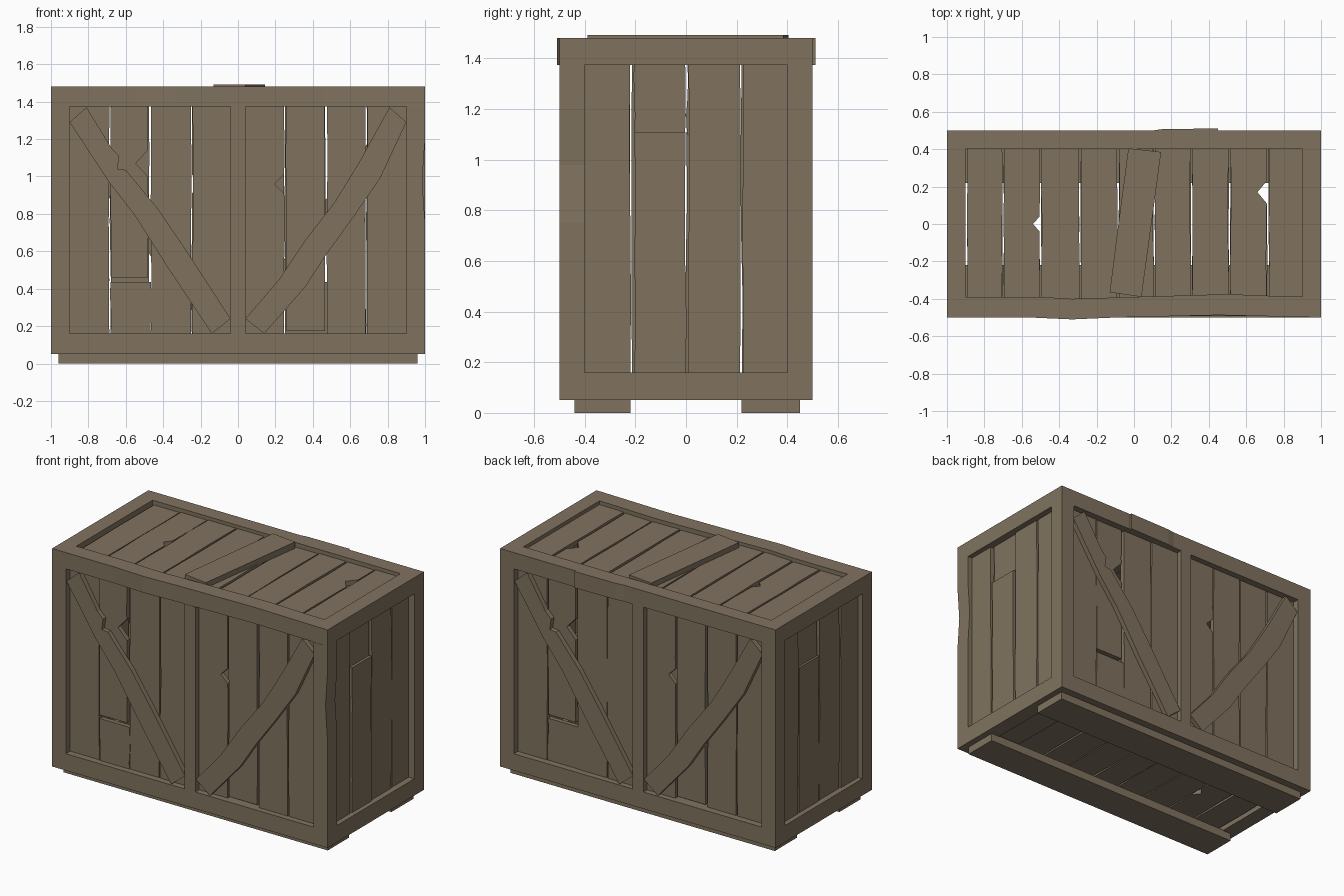
import bpy, bmesh, random
from mathutils import Vector

if "Cube" in bpy.data.objects:
    bpy.data.objects.remove(bpy.data.objects["Cube"])

random.seed(4)
wood = bpy.data.materials.new("weathered_wood")
wood.diffuse_color = (0.216, 0.171, 0.114, 1)
wood.use_nodes = True
wood.node_tree.nodes["Principled BSDF"].inputs["Base Color"].default_value = wood.diffuse_color

# Panel coordinates (u, v, depth below the outer face) to world, per crate side
SIDES = {
    "front": lambda u, v, d: (u, -0.5 + d, v),
    "back": lambda u, v, d: (-u, 0.5 - d, v),
    "right": lambda u, v, d: (1 - d, u, v),
    "left": lambda u, v, d: (-1 + d, -u, v),
    "top": lambda u, v, d: (u, v, 1.48 - d),
    "bottom": lambda u, v, d: (u, v, 0.05 + d),
}


def prism(name, side, pts, d0, d1):
    """Extrude an outline between two depths of a crate side."""
    f = SIDES[side]
    bm = bmesh.new()
    face = bm.faces.new([bm.verts.new(f(u, v, d0)) for u, v in pts])
    ext = bmesh.ops.extrude_face_region(bm, geom=[face])
    shift = Vector(f(0, 0, d1)) - Vector(f(0, 0, d0))
    bmesh.ops.translate(bm, vec=shift,
                        verts=[g for g in ext["geom"] if isinstance(g, bmesh.types.BMVert)])
    bmesh.ops.recalc_face_normals(bm, faces=bm.faces)
    me = bpy.data.meshes.new(name)
    bm.to_mesh(me)
    bm.free()
    me.materials.append(wood)
    ob = bpy.data.objects.new(name, me)
    bpy.context.collection.objects.link(ob)
    return ob


def rect(u0, u1, v0, v1):
    return [(u0, v0), (u1, v0), (u1, v1), (u0, v1)]


def plank(name, side, u0, u1, v0, v1, notch=None, depth=0.04):
    """Slightly wavy board; notch = (v centre, half height, bite) on the right edge."""
    def wave(u):
        return [(u + random.uniform(-0.004, 0.004), v0 + (v1 - v0) * t)
                for t in (0.25, 0.5, 0.75)]
    right = wave(u1)
    if notch:
        c, h, bite = notch
        right = [p for p in right if abs(p[1] - c) > h + 0.01]
        right += [(u1, c - h), (u1 - bite, c), (u1 - bite * 0.6, c + h * 0.4), (u1, c + h)]
        right.sort(key=lambda p: p[1])
    left = wave(u0)[::-1]
    pts = [(u0, v0), (u1, v0)] + right + [(u1, v1), (u0, v1)] + left
    d = depth + random.uniform(-0.004, 0.006)
    prism(name, side, pts, d, d + 0.03)


# Frame: long rails (top ones warped), short rails, corner posts
prism("top_front_rail", "top", [(-1, -0.5), (-0.55, -0.5), (-0.33, -0.51), (-0.1, -0.5),
      (0.45, -0.487), (1, -0.5), (1, -0.39), (0.75, -0.385), (0.5, -0.375),
      (-0.33, -0.4), (-0.5, -0.39), (-1, -0.39)], 0, 0.107)
prism("top_back_rail", "top", [(1, 0.5), (0.45, 0.5), (0.45, 0.511), (0.15, 0.507),
      (0.1, 0.5), (-1, 0.5), (-1, 0.4), (1, 0.4)], 0, 0.107)
for s, n in ((-1, "front"), (1, "back")):
    prism("bottom_%s_rail" % n, "bottom", rect(-1, 1, min(s * 0.5, s * 0.4), max(s * 0.5, s * 0.4)), 0, 0.11)
for s, n in ((-1, "left"), (1, "right")):
    a, b = sorted((s, s * 0.9))
    prism("top_%s_rail" % n, "top", rect(a, b, -0.4, 0.4), 0, 0.107)
    prism("bottom_%s_rail" % n, "bottom", rect(a, b, -0.4, 0.4), 0, 0.11)
    prism("back_%s_post" % n, "back", rect(-b, -a, 0.16, 1.373), 0, 0.1)
prism("front_left_post", "front", rect(-1, -0.9, 0.16, 1.373), 0, 0.1)
prism("front_right_post", "front", [(0.9, 0.16), (1, 0.16), (1, 0.75), (0.985, 0.98),
      (1, 1.2), (1, 1.373), (0.9, 1.373)], 0, 0.1)

# Front and back: middle stile, upright planks, diagonal braces
LO, HI = 0.13, 1.40
LONG = [
    (-0.92, -0.688, LO, HI, None),
    (-0.68, -0.482, 0.46, HI, (1.07, 0.07, 0.065)),
    (-0.682, -0.465, LO, 0.435, None),
    (-0.465, -0.252, LO, HI, None),
    (-0.243, 0.0, LO, HI, None),
    (0.0, 0.247, LO, HI, (0.96, 0.05, 0.05)),
    (0.258, 0.464, 0.175, HI, None),
    (0.475, 0.682, LO, HI, None),
    (0.692, 0.92, LO, HI, None),
]
BRACE_L = [(-0.9, 1.29), (-0.69, 0.97), (-0.55, 0.79), (-0.38, 0.52), (-0.14, 0.16),
           (-0.04, 0.24), (-0.28, 0.61), (-0.43, 0.83), (-0.60, 1.035), (-0.645, 1.04),
           (-0.635, 1.11), (-0.675, 1.15), (-0.81, 1.37)]
BRACE_R = [(0.14, 0.16), (0.36, 0.41), (0.47, 0.58), (0.615, 0.78), (0.76, 0.99),
           (0.9, 1.29), (0.81, 1.37), (0.65, 1.08), (0.515, 0.86), (0.36, 0.66),
           (0.22, 0.45), (0.04, 0.24)]
for side in ("front", "back"):
    prism(side + "_middle_stile", side, rect(-0.04, 0.04, 0.16, 1.373), 0, 0.08)
    for i, p in enumerate(LONG):
        plank("%s_plank_%d" % (side, i), side, *p)
    prism(side + "_left_brace", side, BRACE_L, 0.008, 0.04)
    prism(side + "_right_brace", side, BRACE_R, 0.008, 0.04)

# Ends: four planks, one snapped near the top
SHORT = [
    (-0.42, -0.22, LO, HI, None, 0.035),
    (-0.204, -0.001, LO, 1.11, None, 0.03),
    (-0.204, -0.004, 1.10, HI, None, 0.05),
    (0.010, 0.213, LO, HI, None, 0.035),
    (0.224, 0.42, LO, HI, None, 0.035),
]
for side in ("right", "left"):
    for i, p in enumerate(SHORT):
        plank("%s_plank_%d" % (side, i), side, *p)

# Top and bottom: nine cross planks
EDGES = [-0.895, -0.70, -0.5, -0.288, -0.085, 0.108, 0.307, 0.51, 0.715, 0.92]
NOTCH = {1: (0.0, 0.04, 0.035), 7: (0.17, 0.06, 0.05)}
for side in ("top", "bottom"):
    for i, (a, b) in enumerate(zip(EDGES, EDGES[1:])):
        plank("%s_plank_%d" % (side, i), side, a + 0.005, b - 0.005, -0.43, 0.43,
              NOTCH.get(i), 0.025)

# Loose board lying askew on the lid
prism("loose_board", "top", [(-0.13, -0.365), (0.04, -0.39), (0.10, 0.05), (0.145, 0.385),
      (-0.03, 0.405), (-0.09, -0.05)], -0.012, 0.03)

# Runners under the crate
for y0, y1, n in ((-0.44, -0.22, "front"), (0.22, 0.45, "back")):
    prism(n + "_runner", "bottom", rect(-0.96, 0.96, y0, y1), -0.05, 0.004)
